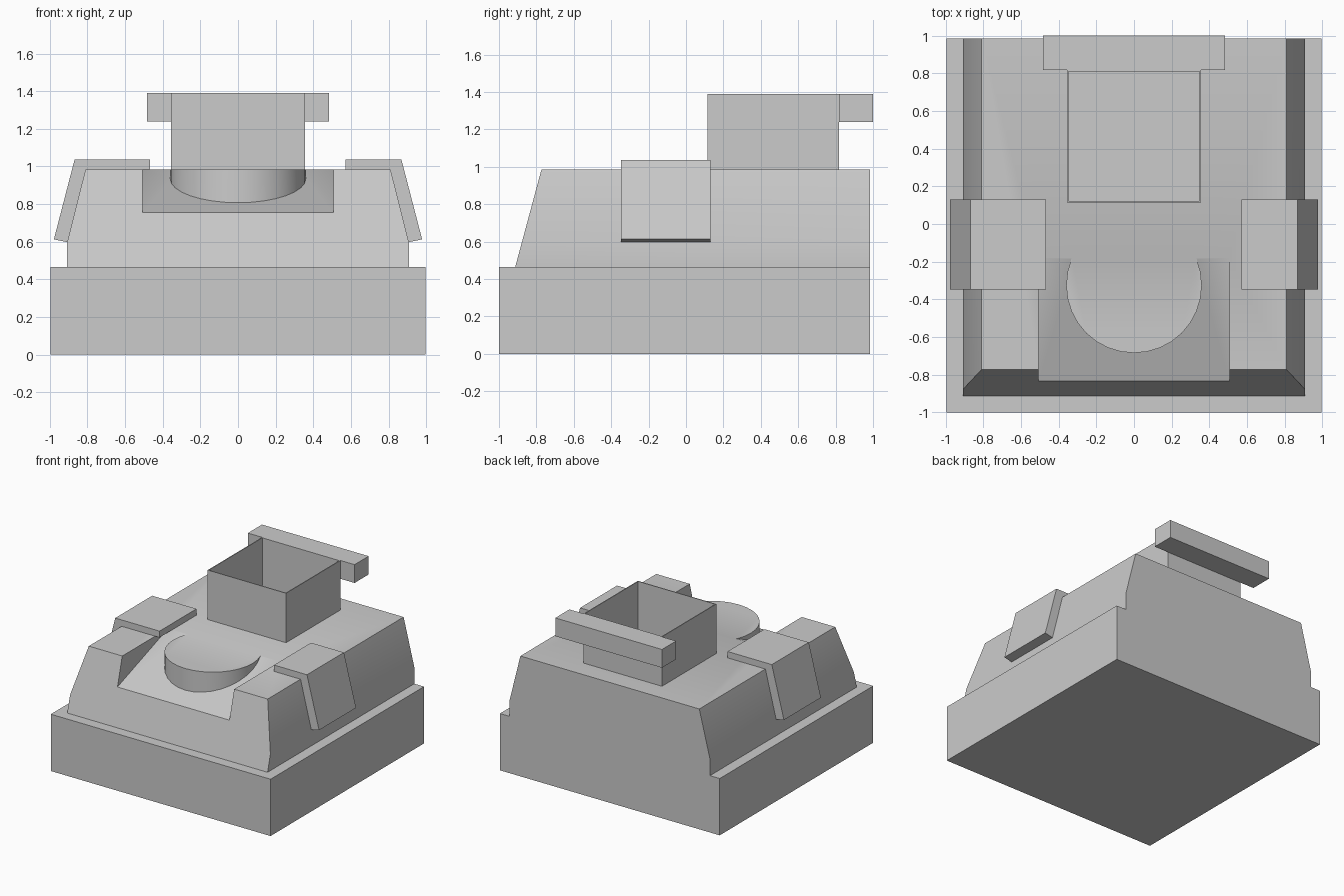
import bpy, bmesh, math
from mathutils import Vector, Matrix

old = bpy.data.objects.get("Cube")
if old:
    bpy.data.objects.remove(old, do_unlink=True)

grey = bpy.data.materials.new("plain grey")
grey.use_nodes = True
grey.diffuse_color = (0.6, 0.6, 0.6, 1)
grey.node_tree.nodes["Principled BSDF"].inputs["Base Color"].default_value = (0.6, 0.6, 0.6, 1)

DECK = 0.985
BASE_TOP = 0.465
BACK = 0.985


def finish(name, bm):
    bmesh.ops.recalc_face_normals(bm, faces=bm.faces)
    mesh = bpy.data.meshes.new(name)
    bm.to_mesh(mesh)
    bm.free()
    mesh.materials.append(grey)
    ob = bpy.data.objects.new(name, mesh)
    bpy.context.collection.objects.link(ob)
    return ob


def box_mesh(lo, hi):
    lo, hi = Vector(lo), Vector(hi)
    bm = bmesh.new()
    bmesh.ops.create_cube(bm, size=1, matrix=Matrix.Translation((lo + hi) / 2)
                          @ Matrix.Diagonal((hi - lo).to_4d()))
    return bm


def prism(points, axis, start, end):
    """Extrude a closed profile along x (points are y, z) or y (points are x, z)."""
    bm = bmesh.new()
    place = (lambda a, b: (start, a, b)) if axis == "x" else (lambda a, b: (a, start, b))
    face = bm.faces.new([bm.verts.new(place(a, b)) for a, b in points])
    moved = bmesh.ops.extrude_face_region(bm, geom=[face])["geom"]
    step = Vector((end - start, 0, 0)) if axis == "x" else Vector((0, end - start, 0))
    bmesh.ops.translate(bm, vec=step, verts=[g for g in moved if isinstance(g, bmesh.types.BMVert)])
    return bm


def select_only(ob):
    bpy.ops.object.select_all(action="DESELECT")
    ob.select_set(True)
    bpy.context.view_layer.objects.active = ob


def subtract(ob, cutter):
    mod = ob.modifiers.new("cut", "BOOLEAN")
    mod.operation = "DIFFERENCE"
    mod.solver = "EXACT"
    mod.object = cutter
    select_only(ob)
    bpy.ops.object.modifier_apply(modifier=mod.name)
    bpy.data.objects.remove(cutter, do_unlink=True)


# Base slab
finish("base", box_mesh((-0.995, -1, 0), (0.995, BACK, BASE_TOP)))

# Hull: tapered cross-section with a sloping front
half = [(0.907, BASE_TOP), (0.907, 0.6), (0.81, DECK)]
bm = prism(half + [(-x, z) for x, z in reversed(half)], "y", -1.2, BACK)
front_low, front_high = Vector((0, -0.913, BASE_TOP)), Vector((0, -0.773, DECK))
slope = front_high - front_low
cut = bmesh.ops.bisect_plane(bm, geom=bm.verts[:] + bm.edges[:] + bm.faces[:],
                             plane_co=front_low, plane_no=(0, -slope.z, slope.y), clear_outer=True)
rim = [g for g in cut["geom_cut"] if isinstance(g, bmesh.types.BMEdge)]
bmesh.ops.contextual_create(bm, geom=rim)
hull = finish("hull", bm)

# Sloping front recess, leaving a round pedestal standing level with the deck
rise = 0.23 / 0.655


def floor_point(y):
    return (y, DECK + rise * (y + 0.18))


recess = finish("recess_cutter", prism([floor_point(-1.1), floor_point(0), (-1.1, floor_point(0)[1])],
                                       "x", -0.507, 0.507))
bm = bmesh.new()
bmesh.ops.create_cone(bm, cap_ends=True, segments=32, radius1=0.36, radius2=0.36, depth=1.2,
                      matrix=Matrix.Translation((0, -0.325, 0.9)))
subtract(recess, finish("pedestal_cutter", bm))
subtract(hull, recess)
select_only(hull)
bpy.ops.object.shade_smooth_by_angle(angle=math.radians(30))

# Open-topped box with thin walls
bm = box_mesh((-0.355, 0.115, DECK - 0.02), (0.355, 0.818, 1.39))
top = max(bm.faces, key=lambda f: f.calc_center_median().z)
bmesh.ops.inset_region(bm, faces=[top], thickness=0.01)
inner = bmesh.ops.extrude_discrete_faces(bm, faces=[top])["faces"][0]
for v in inner.verts:
    v.co.z = DECK + 0.002
finish("open_box", bm)

# Crossbar behind the box
finish("rear_bar", box_mesh((-0.483, 0.818, 1.24), (0.483, 1, 1.39)))

# Bent plates over both shoulders of the hull
for name, side, inner_x in (("left_plate", 1, 0.57), ("right_plate", -1, 0.467)):
    profile = [(inner_x, DECK), (inner_x, 1.037), (0.868, 1.037), (0.978, 0.613),
               (0.907, 0.598), (0.81, DECK)]
    finish(name, prism([(side * x, z) for x, z in profile], "y", -0.348, 0.13))
